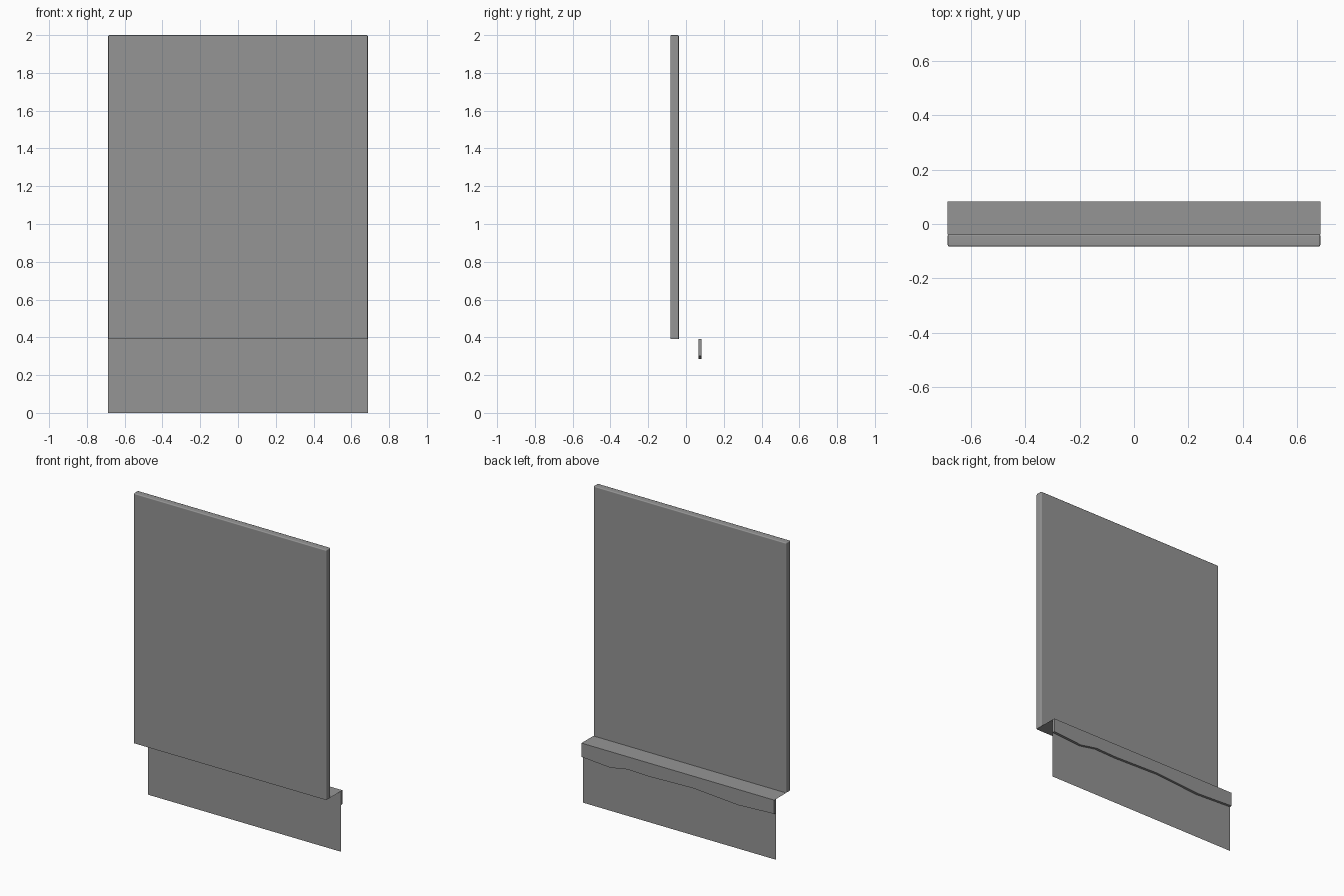
import bpy, bmesh

if "Cube" in bpy.data.objects:
    bpy.data.objects.remove(bpy.data.objects["Cube"])

HALF = 0.687          # half width shared by every part
LEDGE_Z = 0.39        # height of the ledge
Y_FRONT, Y_SLAB = -0.083, -0.038
Y_LIP, Y_BACK = 0.065, 0.083

# Dark grey used on all parts
grey = bpy.data.materials.new("dark_grey")
grey.diffuse_color = (0.3, 0.3, 0.3, 1)
grey.use_nodes = True
grey.node_tree.nodes["Principled BSDF"].inputs["Base Color"].default_value = grey.diffuse_color


def make_object(name, bm):
    bmesh.ops.remove_doubles(bm, verts=bm.verts, dist=1e-5)
    bmesh.ops.recalc_face_normals(bm, faces=bm.faces)
    mesh = bpy.data.meshes.new(name)
    bm.to_mesh(mesh)
    bm.free()
    mesh.materials.append(grey)
    obj = bpy.data.objects.new(name, mesh)
    bpy.context.collection.objects.link(obj)
    return obj


def sheet(name, corners):
    bm = bmesh.new()
    bm.faces.new([bm.verts.new(c) for c in corners])
    return make_object(name, bm)


# Tall slab, softened along its top and upright edges
bm = bmesh.new()
bmesh.ops.create_cube(bm, size=1)
for v in bm.verts:
    v.co.x *= 2 * HALF
    v.co.y = (Y_FRONT + Y_SLAB) / 2 + v.co.y * (Y_SLAB - Y_FRONT)
    v.co.z = LEDGE_Z if v.co.z < 0 else 2.0
soft = [e for e in bm.edges if max(v.co.z for v in e.verts) > 1]
bmesh.ops.bevel(bm, geom=soft, offset=0.006, segments=2, profile=0.5, affect='EDGES')
slab = make_object("upright_panel", bm)
bpy.context.view_layer.objects.active = slab
slab.select_set(True)
bpy.ops.object.shade_smooth_by_angle(angle=0.87)
# Keep the broad faces evenly shaded
weighted = slab.modifiers.new("even_shading", 'WEIGHTED_NORMAL')
weighted.keep_sharp = True

# Hanging lip with a wavy lower edge
wave = [(-HALF, .301), (-.43, .289), (-.11, .312), (.21, .303),
        (.36, .308), (.48, .286), (HALF, .301)]
bm = bmesh.new()
outline = [(-HALF, LEDGE_Z)] + wave + [(HALF, LEDGE_Z)]
front = bm.faces.new([bm.verts.new((x, Y_LIP, z)) for x, z in outline])
ext = bmesh.ops.extrude_face_region(bm, geom=[front], use_keep_orig=True)
bmesh.ops.translate(bm, vec=(0, Y_BACK - Y_LIP, 0),
                    verts=[g for g in ext["geom"] if isinstance(g, bmesh.types.BMVert)])
make_object("wavy_lip", bm)

# Thin horizontal ledge between slab and lip
sheet("ledge", [(-HALF, Y_SLAB, LEDGE_Z), (HALF, Y_SLAB, LEDGE_Z),
                (HALF, Y_LIP, LEDGE_Z), (-HALF, Y_LIP, LEDGE_Z)])

# Thin skirt reaching the floor from just inside the lip
y = Y_LIP + 0.002
sheet("lower_skirt", [(-HALF, y, 0), (HALF, y, 0), (HALF, y, LEDGE_Z), (-HALF, y, LEDGE_Z)])
